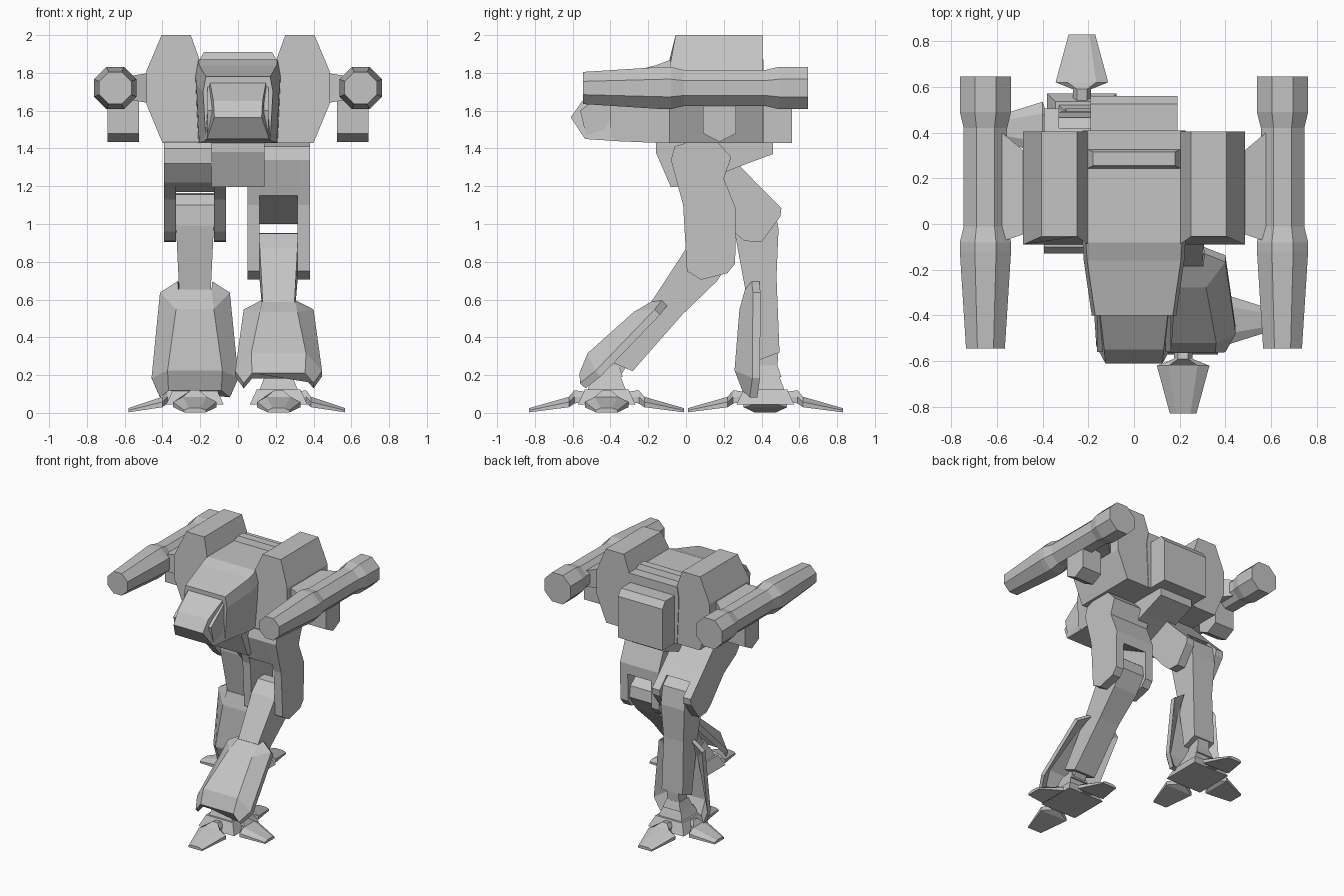
import bpy, bmesh
from math import sin, cos, pi, radians
from mathutils import Matrix, Vector

if "Cube" in bpy.data.objects:
    bpy.data.objects.remove(bpy.data.objects["Cube"])

GREY = (0.55, 0.55, 0.55, 1)
armour = bpy.data.materials.new("armour grey")
armour.use_nodes = True
armour.diffuse_color = GREY
armour.node_tree.nodes["Principled BSDF"].inputs["Base Color"].default_value = GREY


def loft(name, rings, matrix=None, capped=True):
    """Skin a list of equal-length rings into a flat-shaded solid."""
    bm = bmesh.new()
    rows = [[bm.verts.new(p) for p in ring] for ring in rings]
    n = len(rows[0])
    for a, b in zip(rows, rows[1:]):
        for i in range(n if capped else n - 1):
            j = (i + 1) % n
            bm.faces.new((a[i], a[j], b[j], b[i]))
    if capped:
        bm.faces.new(rows[0][::-1])
        bm.faces.new(rows[-1])
    bmesh.ops.recalc_face_normals(bm, faces=bm.faces)
    if matrix:
        bm.transform(matrix)
    mesh = bpy.data.meshes.new(name)
    bm.to_mesh(mesh)
    bm.free()
    mesh.materials.append(armour)
    obj = bpy.data.objects.new(name, mesh)
    bpy.context.collection.objects.link(obj)
    return obj


def slab(name, profile, x, half, matrix=None):
    """Side profile of (y, z[, half width]) points spread across x."""
    sides = [[(x + s * (p[2] if len(p) > 2 else half), p[0], p[1]) for p in profile]
             for s in (-1, 1)]
    return loft(name, sides, matrix)


def frustum(name, x, y, z0, z1, h0, h1, matrix=None):
    corners = [(-1, -1), (1, -1), (1, 1), (-1, 1)]
    return loft(name, [[(x + i * h, y + j * h, z) for i, j in corners]
                       for z, h in ((z0, h0), (z1, h1))], matrix)


# torso hull, tapering forward to the brow
def hull_ring(y, top, mid, low, wide):
    return [(-wide + .015, y, low), (-wide, y, mid), (-wide + .015, y, top),
            (wide - .015, y, top), (wide, y, mid), (wide - .015, y, low)]


loft("torso", [hull_ring(.41, 1.87, 1.78, 1.43, .225), hull_ring(-.08, 1.87, 1.78, 1.43, .225),
               hull_ring(-.16, 1.84, 1.74, 1.43, .22), hull_ring(-.40, 1.78, 1.70, 1.44, .185)])
slab("cockpit_nose", [(-.38, 1.76, .15), (-.55, 1.65, .13), (-.61, 1.565, .125),
                      (-.535, 1.45, .165), (-.38, 1.44, .175)], 0, 0)
for s in (-1, 1):
    slab("cheek_plate", [(-.38, 1.74), (-.56, 1.60), (-.53, 1.47), (-.38, 1.46)], s * .15, .012)
slab("roof_bar", [(.24, 1.86, .21), (.255, 1.91, .18), (.315, 1.91, .18), (.33, 1.86, .21)], 0, 0)
slab("back_pack", [(.40, 1.43), (.56, 1.43), (.56, 1.75), (.525, 1.80), (.40, 1.80)], 0, .19)
slab("pelvis", [(-.16, 1.44), (-.16, 1.38), (-.08, 1.195), (.02, 1.195),
                (.27, 1.30), (.46, 1.37), (.46, 1.44)], 0, .14)

# shoulders, guns and pods on both sides
SHOULDER = [(.25, 2), (.405, 2), (.485, 1.81), (.485, 1.635), (.40, 1.43), (.20, 1.43), (.20, 1.86)]
BARREL = [(-.545, .085), (-.12, .112), (-.08, .112), (-.01, .095),
          (.42, .095), (.49, .112), (.645, .112)]
for s, side in ((1, "left"), (-1, "right")):
    front = [(s * x, -.055 if z > 1.9 else -.09, z) for x, z in SHOULDER]
    rear = [(s * x, .405, z) for x, z in SHOULDER]
    loft(side + "_shoulder", [front, rear])
    loft(side + "_gun", [[(s * .65 + r / cos(pi / 8) * cos((k + .5) * pi / 4), y,
                           1.72 + r / cos(pi / 8) * sin((k + .5) * pi / 4)) for k in range(8)]
                         for y, r in BARREL])
    loft(side + "_gun_mount", [[(s * x, y0, z0), (s * x, y1, z0), (s * x, y1, z1), (s * x, y0, z1)]
                               for x, y0, y1, z0, z1 in ((.47, -.04, .31, 1.64, 1.80),
                                                         (.59, -.08, .41, 1.66, 1.78))])
    slab(side + "_pod", [(.09, 1.66), (.09, 1.48), (.178, 1.435), (.265, 1.48), (.265, 1.66)],
         s * .607, .083)

# shin in knee space: y is backward, z is up, knee at the origin
SHIN = [(-.115, -.06, .1), (-.10, .05, .1), (-.04, .10, .1), (.05, .10, .1), (.11, .04, .1),
        (.12, -.10, .1), (.083, -.35, .085), (.057, -.75, .09), (-.06, -.78, .09), (-.09, -.38, .085)]
# shin guard rows: wing then centre, each (half width, y, z)
GUARD = [((.092, -.05, -.36), (.088, -.09, -.40)), ((.185, -.05, -.42), (.10, -.13, -.50)),
         ((.23, -.10, -.87), (.145, -.19, -.82)), ((.185, -.125, -.97), (.14, -.16, -.93))]
# toe stations: (distance, half width, bottom, top)
TOE = [(.10, .04, .06, .11), (.17, .04, .05, .12), (.20, .115, .03, .085), (.41, .058, .003, .025)]


def toe(name, x, y, turn, reach):
    rings = []
    for d, w, low, top in TOE:
        d = d * reach
        rings.append([(-w, -d, low), (w, -d, low), (w, -d, (low + top) / 2),
                      (w * .55, -d, top), (-w * .55, -d, top), (-w, -d, (low + top) / 2)])
    loft(name, rings, Matrix.Translation((x, y, 0)) @ Matrix.Rotation(turn, 4, "Z"))


def leg(side, s, x, thigh, core, knee, lean, foot_y, ankle):
    # forked thigh: two cheeks around a solid upper core
    for offset in (-.1325, .1325):
        slab(side + "_thigh_cheek", thigh, x + offset, .0325)
    slab(side + "_thigh_core", core, x, .10)
    # shin and its guard swing about the knee
    place = Matrix.Translation((x, *knee)) @ Matrix.Rotation(radians(lean), 4, "X")
    slab(side + "_shin", SHIN, 0, 0, place)
    rows = [[(-w[0], *w[1:]), (-c[0], *c[1:]), (c[0], *c[1:]), (w[0], *w[1:])] for w, c in GUARD]
    back = [[Vector(p) + Vector((0, .04, -.005)) for p in r] for r in rows]
    loft(side + "_shin_guard", [r + b[::-1] for r, b in zip(rows, back)], place)
    # ankle tiers, sole and three toes
    frustum(side + "_sole", x, foot_y, .045, .125, .152, .115)
    frustum(side + "_ankle_base", x, foot_y, .125, .19, .10, .075)
    frustum(side + "_ankle", x, foot_y + .01, .19, .25, .075, .055)
    y, z = ankle
    loft(side + "_ankle_post", [[(x + i * .05, cy + j * .05, cz) for i, j in
                                 ((-1, -1), (1, -1), (1, 1), (-1, 1))]
                                for cy, cz in ((foot_y + .01, .18), (y, z))])
    toe(side + "_front_toe", x, foot_y, 0, 1)
    toe(side + "_back_toe", x, foot_y, pi, 1)
    toe(side + "_outer_toe", x, foot_y, s * pi / 2, .86)


leg("left", 1, .215,
    [(-.08, 1.34), (-.06, 1.41), (.02, 1.435), (.165, 1.435), (.24, 1.355), (.20, 1.24), (.265, 1.08),
     (.26, .79), (.22, .74), (.08, .705), (.005, .75), (-.015, 1.10)],
    [(-.08, 1.34), (-.06, 1.41), (.02, 1.435), (.165, 1.435), (.24, 1.355), (.20, 1.24),
     (.265, 1.08), (.264, 1.0), (-.025, 1.15)],
    (.13, .85), -37.6, -.42, (-.34, .28))
leg("right", -1, -.228,
    [(-.13, 1.32), (-.13, 1.40), (-.10, 1.435), (.16, 1.435), (.24, 1.355), (.36, 1.23), (.505, 1.085),
     (.50, 1.04), (.40, .905), (.31, .91), (.25, .96), (.10, 1.13), (-.05, 1.22)],
    [(-.13, 1.32), (-.13, 1.40), (-.10, 1.435), (.16, 1.435), (.24, 1.355), (.36, 1.23),
     (.42, 1.17), (.06, 1.17), (-.05, 1.22)],
    (.36, 1.06), 6, .42, (.44, .34))
